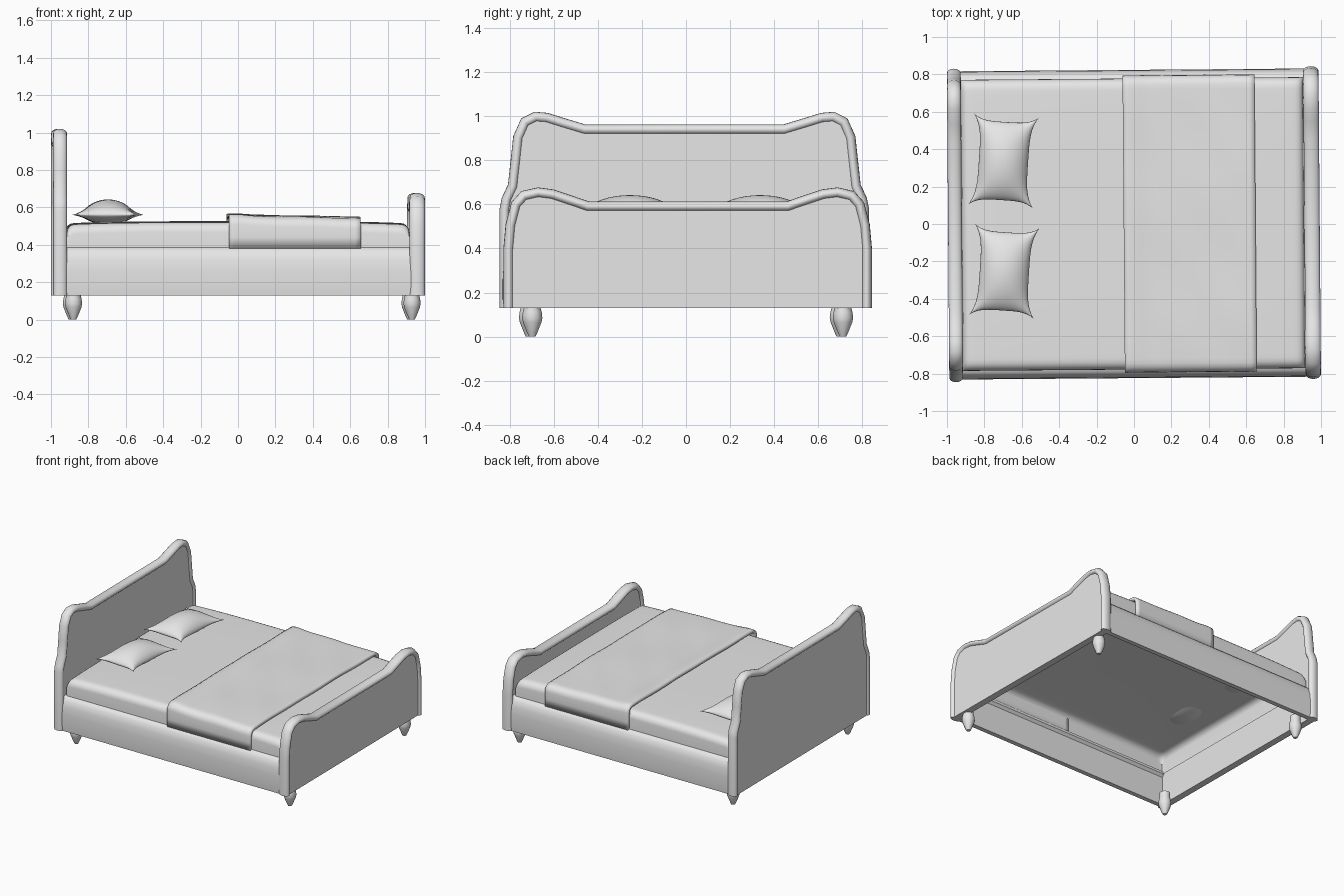
import bpy, bmesh, math
from mathutils import Vector, Matrix

cube = bpy.data.objects.get("Cube")
if cube:
    bpy.data.objects.remove(cube, do_unlink=True)

TURN = 0.008  # the whole bed stands very slightly askew

grey = bpy.data.materials.new("plain_grey")
grey.use_nodes = True
grey.diffuse_color = (0.8, 0.8, 0.8, 1)
for node in grey.node_tree.nodes:
    if node.type == 'BSDF_PRINCIPLED':
        node.inputs["Base Color"].default_value = (0.8, 0.8, 0.8, 1)


def finish(name, bm, angle=40, recalc=True):
    """Turn a bmesh into a shaded, coloured object."""
    if recalc:
        bmesh.ops.recalc_face_normals(bm, faces=bm.faces[:])
    mesh = bpy.data.meshes.new(name)
    bm.to_mesh(mesh)
    bm.free()
    mesh.materials.append(grey)
    obj = bpy.data.objects.new(name, mesh)
    bpy.context.scene.collection.objects.link(obj)
    obj.rotation_euler.z = TURN
    bpy.ops.object.select_all(action='DESELECT')
    obj.select_set(True)
    bpy.context.view_layer.objects.active = obj
    bpy.ops.object.shade_smooth_by_angle(angle=math.radians(angle))
    return obj


def skin(bm, rows, closed=False):
    """Join rows of points with quads."""
    grid = [[bm.verts.new(p) for p in row] for row in rows]
    n = len(grid[0])
    for a, b in zip(grid, grid[1:]):
        for i in range(n if closed else n - 1):
            j = (i + 1) % n
            bm.faces.new((a[i], b[i], b[j], a[j]))
    return grid


def extrude_x(name, outline, x0, x1, angle=40):
    """Solid with a (y, z) outline running from x0 to x1."""
    bm = bmesh.new()
    ends = skin(bm, [[(x, y, z) for y, z in outline] for x in (x0, x1)], closed=True)
    for ring in ends:
        bm.faces.new(ring)
    return finish(name, bm, angle)


# Head and foot boards: flat panel framed by a rounded rim
def board(name, half, x, depth, width=0.024):
    path = [Vector(p) for p in half]
    path += [Vector((-y, z)) for y, z in reversed(half)]
    last = len(path) - 1
    rings, inner = [], []
    for i, p in enumerate(path):
        if i in (0, last):
            normal = Vector((1 if i == 0 else -1, 0))
            miter = 1
        else:
            a = (p - path[i - 1]).normalized()
            b = (path[i + 1] - p).normalized()
            t = (a + b).normalized()
            normal = Vector((t.y, -t.x))
            miter = 1 / max(0.7, t.dot(a))
        c = p - normal * width * miter
        inner.append((c.x, c.y))
        ring = []
        for k in range(16):
            ang = math.tau * k / 16
            q = c + normal * width * miter * math.cos(ang)
            ring.append((x + depth * math.sin(ang), q.x, q.y))
        rings.append(ring)
    bm = bmesh.new()
    grid = skin(bm, rings, closed=True)
    bm.faces.new(grid[0])
    bm.faces.new(grid[-1])
    finish(name + "_rim", bm, 50)
    extrude_x(name + "_panel", inner, x - 0.026, x + 0.026)


board("headboard", [(0.838, 0.13), (0.838, 0.58), (0.828, 0.63), (0.8, 0.69),
                    (0.788, 0.8), (0.776, 0.91), (0.74, 0.99), (0.68, 1.02),
                    (0.62, 1.015), (0.54, 0.99), (0.45, 0.963)], -0.957, 0.037)
board("footboard", [(0.836, 0.13), (0.836, 0.4), (0.826, 0.51), (0.8, 0.61),
                    (0.755, 0.66), (0.68, 0.677), (0.61, 0.668),
                    (0.54, 0.645), (0.45, 0.614)], 0.952, 0.041)

# Side rails with a rounded top edge
for side, name in ((1, "left_rail"), (-1, "right_rail")):
    profile = [(0.785, 0.13), (0.82, 0.13), (0.824, 0.17), (0.824, 0.26), (0.82, 0.32),
               (0.808, 0.36), (0.79, 0.382), (0.768, 0.388), (0.768, 0.37), (0.785, 0.35)]
    extrude_x(name, [(side * y, z) for y, z in profile], -0.94, 0.94)

# Turned legs
for lx, end in ((-0.885, "head"), (0.925, "foot")):
    for side, word in ((1, "left"), (-1, "right")):
        bm = bmesh.new()
        rings = []
        for r, z in ((0.015, 0), (0.024, 0.02), (0.042, 0.065), (0.046, 0.085),
                     (0.043, 0.11), (0.038, 0.13), (0.038, 0.17)):
            rings.append([(lx + r * math.cos(math.tau * k / 12),
                           side * 0.705 + r * math.sin(math.tau * k / 12), z) for k in range(12)])
        grid = skin(bm, rings, closed=True)
        bm.faces.new(grid[0])
        bm.faces.new(grid[-1])
        finish(f"{end}_{word}_leg", bm)


def spread(n):
    """Values from -1 to 1, packed closely near the ends."""
    return [math.sin(math.pi / 2 * (2 * i / n - 1)) for i in range(n + 1)]


def rounding(e, r):
    """Drop of a rounded edge at distance e from the side."""
    return r - math.sqrt(max(0, r * r - (r - e) ** 2)) if e < r else 0


# Mattress: softly crowned shell, open underneath
bm = bmesh.new()
HX, HY = 0.915, 0.778
rows = []
for u in spread(40):
    row = []
    for v in spread(40):
        drop = rounding(HX * (1 - abs(u)), 0.04) + rounding(HY * (1 - abs(v)), 0.05)
        z = 0.526 - 0.012 * u ** 4 - 0.008 * v ** 4 - min(drop, 0.06)
        row.append((HX * u - 0.005, HY * v, z))
    rows.append(row)
skin(bm, rows)
bmesh.ops.recalc_face_normals(bm, faces=bm.faces[:])
rim = [e for e in bm.edges if e.is_boundary]
skirt = bmesh.ops.extrude_edge_only(bm, edges=rim)["geom"]
for v in skirt:
    if isinstance(v, bmesh.types.BMVert):
        v.co.z = 0.365
finish("mattress", bm, 60)

# Folded blanket hanging over both sides
bm = bmesh.new()
rows = []
for i in range(25):
    s = i / 24
    x = -0.055 + 0.705 * s
    top = 0.561 - 0.012 * s + 0.006 * math.exp(-(s * 12 - 0.7) ** 2)
    row = [(x, -0.792, 0.38), (x, -0.795, 0.44)]
    for v in spread(36):
        wave = 0.003 * math.sin(9 * v + 5 * s) * math.sin(7 * s + 2 * v)
        row.append((x, 0.794 * v, top + wave - 0.008 * v ** 4 - rounding(0.794 * (1 - abs(v)), 0.05)))
    row += [(x, 0.795, 0.44), (x, 0.792, 0.38)]
    rows.append(row)
skin(bm, rows)
for f in bm.faces:
    f.normal_update()
if sum(f.normal.z for f in bm.faces) < 0:
    bmesh.ops.reverse_faces(bm, faces=bm.faces[:])
blanket = finish("blanket", bm, 60, recalc=False)
thick = blanket.modifiers.new("thickness", 'SOLIDIFY')
thick.thickness = 0.022
thick.offset = -1

# Pillows with pinched corners
for cy, name in ((0.342, "left_pillow"), (-0.248, "right_pillow")):
    bm = bmesh.new()
    place = Matrix.Translation((-0.695, cy, 0.56)) @ Matrix.Rotation(-0.073, 4, 'Z')
    for height in (0.082, -0.052):
        rows = []
        for u in spread(20):
            row = []
            for v in spread(20):
                x = 0.173 * u * (1 - 0.24 * (1 - v ** 4))
                y = 0.243 * v * (1 - 0.14 * (1 - u ** 4))
                puff = max(0, (1 - u * u) * (1 - v * v)) ** 0.6
                row.append(place @ Vector((x, y, height * puff)))
            rows.append(row)
        skin(bm, rows)
    bmesh.ops.remove_doubles(bm, verts=bm.verts[:], dist=0.0002)
    finish(name, bm, 60)
